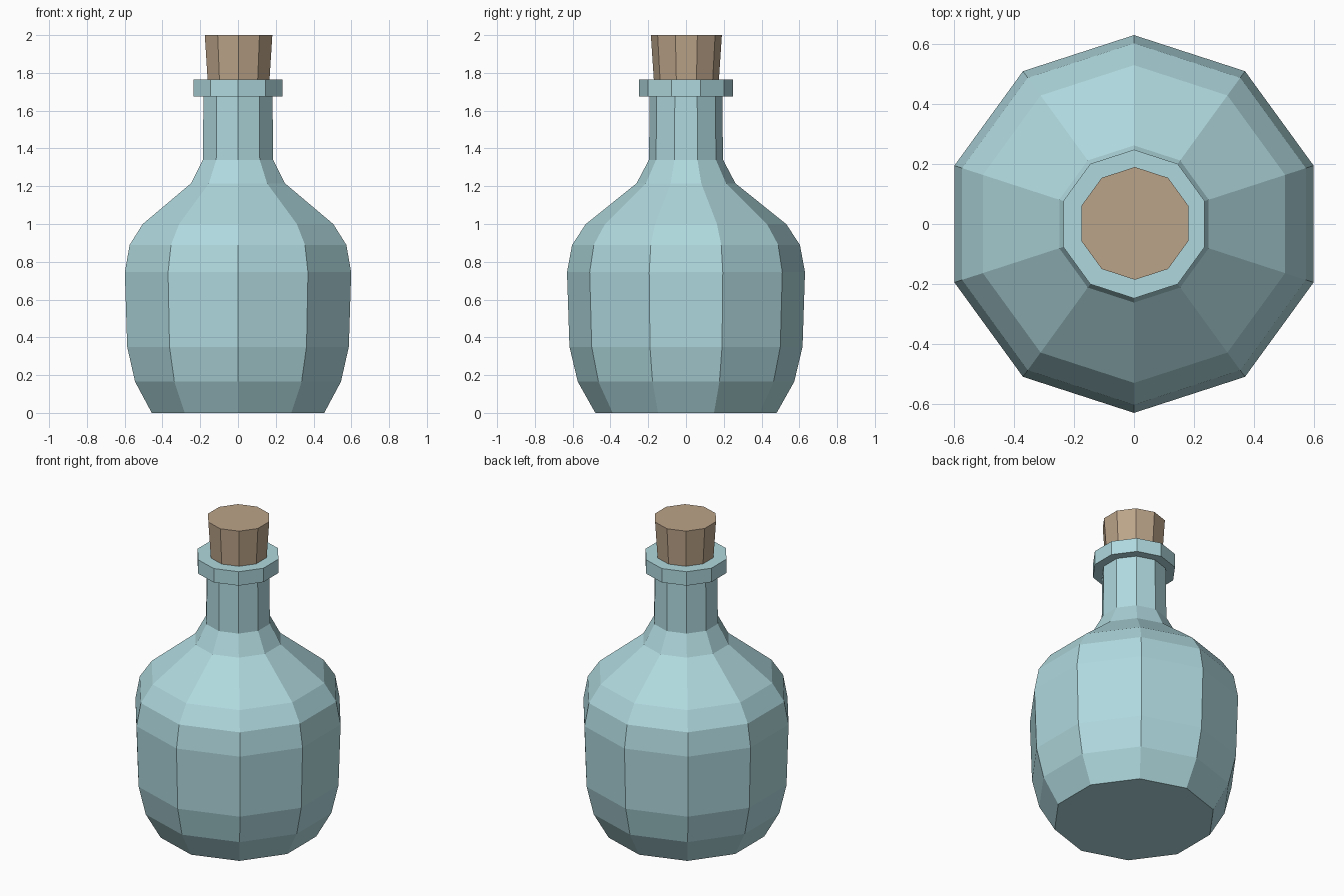
import bpy, bmesh
from math import sin, cos, pi

if "Cube" in bpy.data.objects:
    bpy.data.objects.remove(bpy.data.objects["Cube"])

SIDES = 10


def material(name, color):
    m = bpy.data.materials.new(name)
    m.diffuse_color = (*color, 1)
    m.use_nodes = True
    m.node_tree.nodes["Principled BSDF"].inputs["Base Color"].default_value = m.diffuse_color
    return m


def lathe(name, profile, mat, center=(0, 0)):
    """Revolve (radius, z) points into a closed, flat-faced decagonal solid."""
    bm = bmesh.new()
    rings = []
    for r, z in profile:
        angles = [pi / 2 + 2 * pi * i / SIDES for i in range(SIDES)]
        rings.append([bm.verts.new((center[0] + r * cos(a), center[1] + r * sin(a), z))
                      for a in angles])
    for low, high in zip(rings, rings[1:]):
        for i in range(SIDES):
            j = (i + 1) % SIDES
            bm.faces.new((low[i], low[j], high[j], high[i]))
    bm.faces.new(rings[0][::-1])
    bm.faces.new(rings[-1])
    mesh = bpy.data.meshes.new(name)
    bm.to_mesh(mesh)
    bm.free()
    mesh.materials.append(mat)
    obj = bpy.data.objects.new(name, mesh)
    bpy.context.collection.objects.link(obj)
    return obj


glass = material("glass", (0.43, 0.69, 0.73))
cork = material("cork", (0.50, 0.37, 0.25))

# Bottle: belly, shoulder, neck and lip in one profile
lathe("bottle", [
    (0.48, 0.0), (0.573, 0.165), (0.617, 0.35), (0.63, 0.745),
    (0.603, 0.89), (0.53, 1.0), (0.262, 1.215), (0.196, 1.34),
    (0.192, 1.675), (0.248, 1.675), (0.248, 1.765),
], glass)

# Tapered stopper pushed into the neck
lathe("stopper", [(0.168, 1.70), (0.188, 2.0)], cork, center=(0.003, 0.002))
